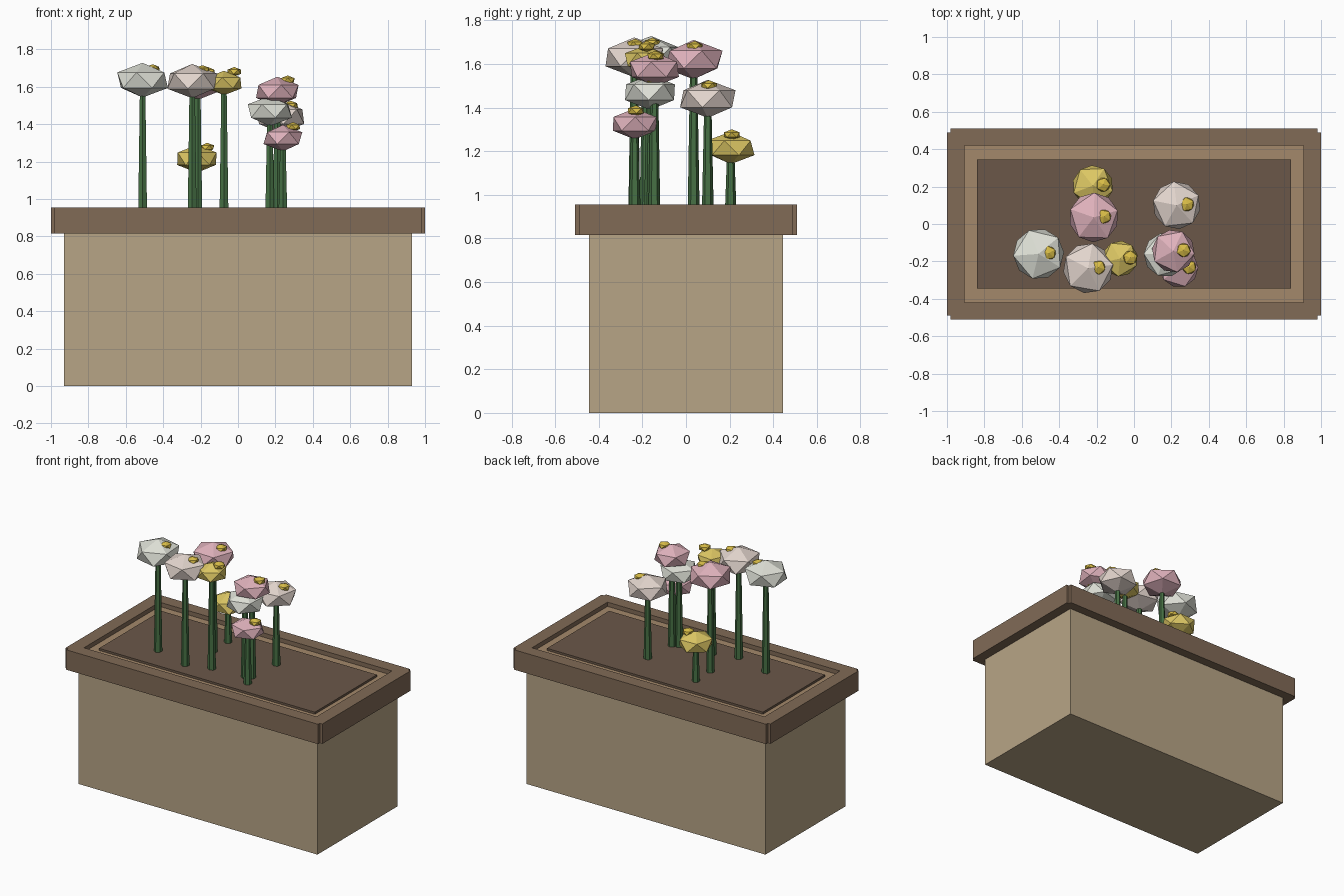
import bpy, bmesh
from mathutils import Matrix

if "Cube" in bpy.data.objects:
    bpy.data.objects.remove(bpy.data.objects["Cube"])


def material(name, rgb):
    m = bpy.data.materials.new(name)
    m.diffuse_color = (*[(c / 255) ** 2.2 for c in rgb], 1)
    m.use_nodes = True
    m.node_tree.nodes["Principled BSDF"].inputs["Base Color"].default_value = m.diffuse_color
    return m


TAN = material("tan_wood", (182, 163, 133))
LEDGE = material("ledge_wood", (162, 135, 106))
RIM = material("rim_wood", (128, 106, 87))
SOIL = material("soil", (106, 88, 74))
GREEN = material("stem_green", (72, 112, 70))
GOLD = material("flower_centre", (214, 186, 72))
PETAL = {
    "white": material("white_petal", (222, 224, 214)),
    "cream": material("cream_petal", (226, 212, 204)),
    "pink": material("pink_petal", (222, 176, 186)),
    "yellow": material("yellow_petal", (220, 198, 100)),
}


def add(name, bm, mat):
    mesh = bpy.data.meshes.new(name)
    bm.to_mesh(mesh)
    bm.free()
    mesh.materials.append(mat)
    obj = bpy.data.objects.new(name, mesh)
    bpy.context.collection.objects.link(obj)
    return obj


def box(name, x0, x1, y0, y1, z0, z1, mat):
    bm = bmesh.new()
    m = (Matrix.Translation(((x0 + x1) / 2, (y0 + y1) / 2, (z0 + z1) / 2))
         @ Matrix.Diagonal((x1 - x0, y1 - y0, z1 - z0, 1)))
    bmesh.ops.create_cube(bm, size=1, matrix=m)
    return add(name, bm, mat)


def flat_ball(name, pos, r, squash, turn, mat):
    bm = bmesh.new()
    m = (Matrix.Translation(pos) @ Matrix.Rotation(turn, 4, 'Z')
         @ Matrix.Diagonal((1, 1, squash, 1)))
    bmesh.ops.create_icosphere(bm, subdivisions=1, radius=r, matrix=m)
    return add(name, bm, mat)


def stem(name, x, y, z0, z1):
    bm = bmesh.new()
    bmesh.ops.create_cone(bm, cap_ends=True, segments=6, radius1=0.028, radius2=0.016,
                          depth=z1 - z0, matrix=Matrix.Translation((x, y, (z0 + z1) / 2)))
    return add(name, bm, GREEN)


# Planter body, inner ledge and soil bed
box("planter_body", -0.93, 0.93, -0.445, 0.445, 0, 0.83, TAN)
box("inner_ledge", -0.91, 0.91, -0.425, 0.425, 0.82, 0.925, LEDGE)
box("soil_bed", -0.84, 0.84, -0.345, 0.345, 0.85, 0.94, SOIL)

# Rim boards, with the small notches at the corners
for s, side in ((-1, "front"), (1, "back")):
    y0, y1 = sorted((s * 0.42, s * 0.51))
    box("rim_" + side, -0.98, 0.98, y0, y1, 0.815, 0.955, RIM)
for s, side in ((-1, "left"), (1, "right")):
    x0, x1 = sorted((s * 0.905, s * 1.0))
    box("rim_" + side, x0, x1, -0.49, 0.49, 0.815, 0.955, RIM)

# Flowers: x, y, head height, head radius, petal colour
flowers = [
    (-0.51, -0.16, 1.635, 0.152, "white"),
    (-0.245, -0.237, 1.63, 0.150, "cream"),
    (-0.075, -0.185, 1.62, 0.107, "yellow"),
    (-0.215, 0.035, 1.62, 0.148, "pink"),
    (-0.22, 0.205, 1.215, 0.122, "yellow"),
    (0.228, 0.10, 1.44, 0.143, "cream"),
    (0.21, -0.145, 1.575, 0.128, "pink"),
    (0.17, -0.165, 1.47, 0.132, "white"),
    (0.24, -0.235, 1.325, 0.116, "pink"),
]
for i, (x, y, z, r, colour) in enumerate(flowers, 1):
    stem(f"stem_{i}", x, y, 0.88, z)
    flat_ball(f"flower_head_{i}", (x, y, z), r, 0.61, i * 0.7, PETAL[colour])
    flat_ball(f"flower_centre_{i}", (x + 0.055, y + 0.005, z + 0.06), 0.042, 0.6, i * 0.5, GOLD)
